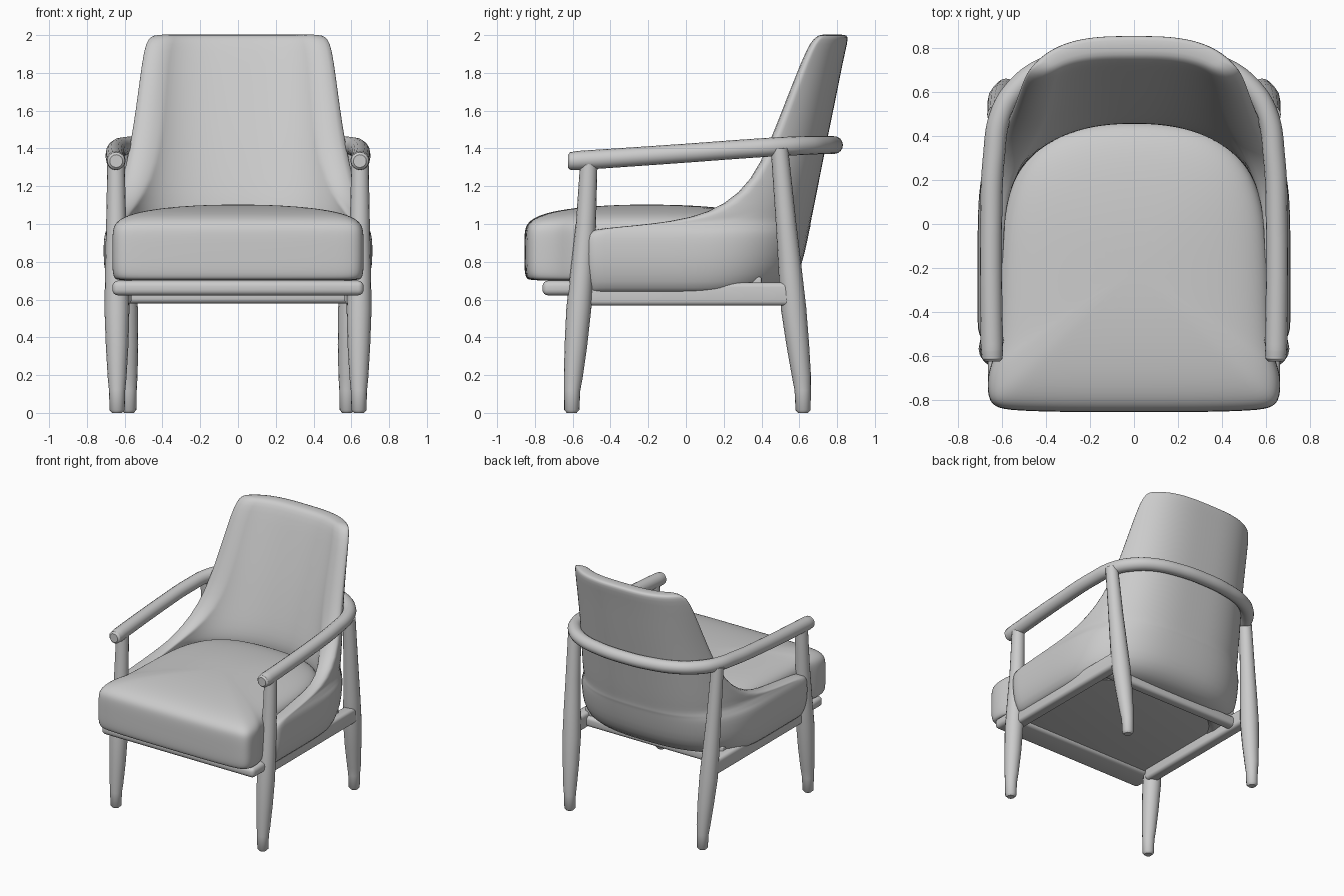
import bpy, bmesh, math

if "Cube" in bpy.data.objects:
    bpy.data.objects.remove(bpy.data.objects["Cube"])

def finish(obj, subdiv=0, angle=60):
    bpy.context.view_layer.objects.active = obj
    bpy.ops.object.select_all(action='DESELECT')
    obj.select_set(True)
    if subdiv:
        m = obj.modifiers.new("Subdivision", 'SUBSURF')
        m.levels = m.render_levels = subdiv
        bpy.ops.object.shade_smooth()
    else:
        bpy.ops.object.shade_smooth_by_angle(angle=math.radians(angle))

def mesh_object(name, bm):
    bmesh.ops.recalc_face_normals(bm, faces=bm.faces)
    me = bpy.data.meshes.new(name)
    bm.to_mesh(me)
    bm.free()
    obj = bpy.data.objects.new(name, me)
    bpy.context.collection.objects.link(obj)
    return obj

def loft(bm, rings):
    loops = [[bm.verts.new(p) for p in r] for r in rings]
    n = len(loops[0])
    for a, b in zip(loops, loops[1:]):
        for i in range(n):
            j = (i + 1) % n
            bm.faces.new((a[i], a[j], b[j], b[i]))
    return loops

def box(name, x0, x1, y0, y1, z0, z1, r):
    bm = bmesh.new()
    bmesh.ops.create_cube(bm, size=1)
    for v in bm.verts:
        v.co = ((x0 + x1) / 2 + v.co.x * (x1 - x0),
                (y0 + y1) / 2 + v.co.y * (y1 - y0),
                (z0 + z1) / 2 + v.co.z * (z1 - z0))
    bmesh.ops.bevel(bm, geom=bm.edges[:], offset=r, segments=4, profile=0.5, affect='EDGES')
    finish(mesh_object(name, bm))

def tube(name, pts, smooth_path=False):
    """Round bar through (x, y, z, radius) points."""
    cu = bpy.data.curves.new(name, 'CURVE')
    cu.dimensions = '3D'
    cu.bevel_depth = 1
    cu.bevel_resolution = 6
    cu.use_fill_caps = True
    if smooth_path:
        sp = cu.splines.new('BEZIER')
        sp.bezier_points.add(len(pts) - 1)
        for b, p in zip(sp.bezier_points, pts):
            b.co, b.radius = p[:3], p[3]
            b.handle_left_type = b.handle_right_type = 'AUTO'
    else:
        sp = cu.splines.new('POLY')
        sp.points.add(len(pts) - 1)
        for b, p in zip(sp.points, pts):
            b.co, b.radius = (*p[:3], 1), p[3]
    sp.use_smooth = True
    obj = bpy.data.objects.new(name, cu)
    bpy.context.collection.objects.link(obj)

# Wrap-around shell: crescent sections stacked upwards
N, TIP = 16, 0.025

def half_outline(w, yb, yc, y_start, e):
    """Right half of a U outline, from its front tip to the back centre."""
    if y_start < yc:
        p0 = (y_start - yc) / 0.8
    else:
        v = min((y_start - yc) / (yb - yc), 0.95)
        p0 = math.asin(v ** (e / 2)) * 2 / math.pi
    pts = []
    for i in range(N + 1):
        p = p0 + (1 - p0) * i / N
        if p < 0:
            pts.append((w, yc + p * 0.8))
        else:
            a = p * math.pi / 2
            pts.append((w * max(math.cos(a), 0) ** (2 / e),
                        yc + (yb - yc) * math.sin(a) ** (2 / e)))
    pts[-1] = (0, yb)
    return pts

def full(half):
    return half + [(-x, y) for x, y in half[-2::-1]]

# height, front edge y, half width, back y, corner start y, side and back thickness
sections = [
    (0.63, -.52, .66, .48, .00, .08, .10), (0.69, -.53, .69, .57, .00, .10, .13),
    (0.78, -.54, .712, .615, .00, .11, .17), (0.90, -.54, .712, .642, .00, .10, .20),
    (0.95, -.54, .705, .652, .00, .10, .20), (0.972, -.50, .695, .656, .00, .10, .20),
    (0.985, -.36, .69, .66, .00, .09, .20),
    (1.00, -.20, .685, .66, .00, .09, .20), (1.03, .02, .675, .665, .00, .08, .21),
    (1.10, .20, .665, .68, .03, .08, .22), (1.23, .34, .645, .705, .08, .07, .21),
    (1.42, .43, .612, .742, .15, .07, .19), (1.60, .50, .59, .78, .20, .065, .17),
    (1.88, .61, .57, .835, .28, .06, .13), (1.96, .65, .56, .855, .30, .06, .12),
    (1.993, .68, .555, .857, .30, .05, .10), (2.003, .71, .55, .843, .30, .035, .06)]
rings = []
for z, yf, w, yb, yc, ts, tb in sections:
    e_out, e_in = 2.5 + 0.25 * z, 1.4 + 0.85 * z
    outer = full(half_outline(w, yb, yc, yf + TIP, e_out))
    inner = full(half_outline(w - ts, yb - tb, yc, yf + TIP, max(e_in, 2.1)))
    tx = (outer[0][0] + inner[0][0]) / 2
    ring = outer + [(-tx, yf)] + inner[::-1] + [(tx, yf)]
    rings.append([(x, y, z) for x, y in ring])
bm = bmesh.new()
loops = loft(bm, rings)
M = 2 * N + 1
for lp in (loops[0], loops[-1]):
    o, i = lp[:M], lp[M + 1:2 * M + 1][::-1]
    for k in range(M - 1):
        bm.faces.new((o[k], o[k + 1], i[k + 1], i[k]))
    bm.faces.new((o[0], i[0], lp[-1]))
    bm.faces.new((o[-1], i[-1], lp[M]))
finish(mesh_object("back_shell", bm), 1)

# Domed seat cushion, wider in front of the arms
half = [(0, -.856), (.3, -.856), (.54, -.85), (.645, -.835), (.668, -.77), (.665, -.67),
        (.63, -.60), (.62, -.3), (.61, 0), (.56, .2), (.47, .345), (.30, .45), (0, .475)]
plan = half + [(-x, y) for x, y in half[-2:0:-1]]
profile = [(.70, .5), (.70, .95), (.71, .985), (.75, 1), (.85, 1), (.95, 1), (1.00, .985),
           (1.04, .91), (1.073, .74), (1.095, .45), (1.103, .15)]
CY = -0.2
bm = bmesh.new()
loops = loft(bm, [[(x * s, CY + (y - CY) * s, z) for x, y in plan] for z, s in profile])
bm.faces.new(loops[0])
bm.faces.new(loops[-1])
finish(mesh_object("seat_cushion", bm), 2)

# Seat base and rails
box("front_rail", -.665, .665, -.76, -.56, .622, .70, .03)
box("seat_base", -.60, .60, -.62, .40, .645, .72, .01)
box("rear_rail", -.60, .60, .35, .43, .58, .66, .025)

# Legs and side rails
for side, s in (("right", 1), ("left", -1)):
    box(side + "_side_rail", s * .61 - .045, s * .61 + .045, -.56, .57, .568, .69, .025)
    tube(side + "_front_leg", [(s * x, y, z, r) for x, y, z, r in (
        (.64, -.605, 0, .026), (.64, -.605, .015, .040), (.64, -.603, .12, .043),
        (.64, -.597, .19, .05), (.64, -.583, .36, .06), (.641, -.568, .55, .066),
        (.643, -.55, .75, .061), (.645, -.53, 1.0, .053), (.646, -.515, 1.32, .046))])
    tube(side + "_rear_leg", [(s * x, y, z, r) for x, y, z, r in (
        (.578, .62, 0, .026), (.578, .62, .015, .040), (.579, .618, .12, .043),
        (.582, .612, .19, .05), (.588, .592, .36, .06), (.597, .57, .55, .067),
        (.605, .552, .75, .062), (.613, .53, 1.0, .054), (.622, .495, 1.40, .046))])

# One continuous arm rail bending around the back
arm = [(.645, -.625, 1.333, .034), (.645, -.612, 1.333, .047), (.646, -.57, 1.336, .051),
       (.65, 0, 1.375, .050), (.638, .3, 1.397, .050), (.605, .5, 1.41, .050),
       (.535, .615, 1.415, .050), (.41, .71, 1.418, .048), (.2, .77, 1.418, .047),
       (0, .784, 1.418, .047)]
tube("arm_rail", arm + [(-x, y, z, r) for x, y, z, r in arm[-2::-1]], True)
